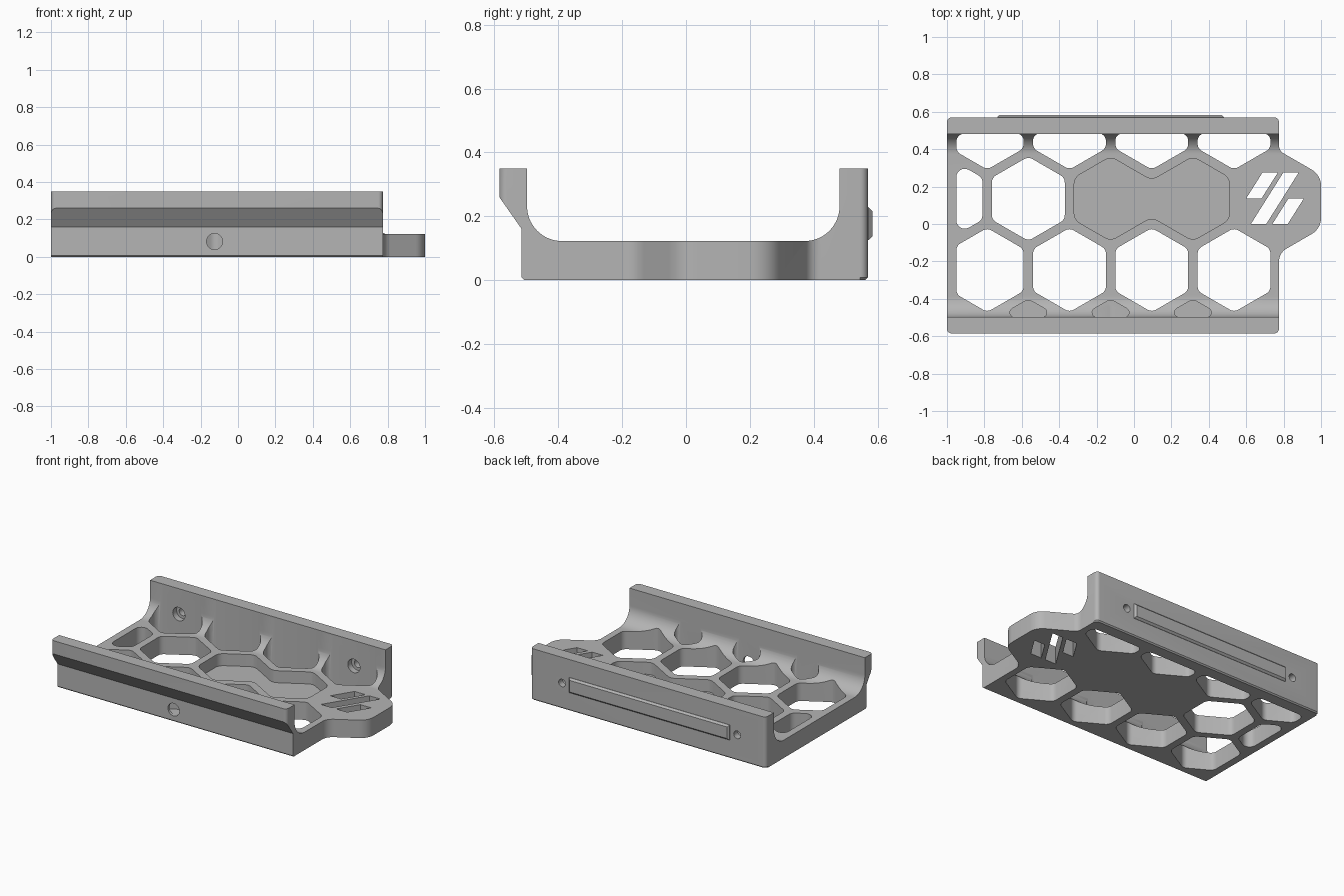
import bpy, bmesh, math
from mathutils import Vector, Matrix

if "Cube" in bpy.data.objects:
    bpy.data.objects.remove(bpy.data.objects["Cube"], do_unlink=True)

GREY = (0.46, 0.46, 0.46, 1)
mat = bpy.data.materials.new("plain_grey")
mat.use_nodes = True
mat.diffuse_color = GREY
mat.node_tree.nodes["Principled BSDF"].inputs["Base Color"].default_value = GREY


def rounded(points, radius, steps=6):
    """Round each corner of a polygon; radius may be one value or one per corner."""
    pts = [Vector(p) for p in points]
    radii = radius if isinstance(radius, list) else [radius] * len(pts)
    out = []
    for i, p in enumerate(pts):
        a, b = pts[i - 1] - p, pts[(i + 1) % len(pts)] - p
        half = a.angle(b) / 2
        reach = min(radii[i] / math.tan(half), 0.48 * a.length, 0.48 * b.length)
        if reach < 1e-4:
            out.append(p)
            continue
        r = reach * math.tan(half)
        centre = p + (a.normalized() + b.normalized()).normalized() * (r / math.sin(half))
        start = p + a.normalized() * reach - centre
        sweep = start.angle_signed(p + b.normalized() * reach - centre)
        for k in range(steps + 1):
            out.append(centre + Matrix.Rotation(-sweep * k / steps, 2) @ start)
    return out


def clip(points, axis, limit, sign):
    """Keep the part of a polygon on one side of an axis-aligned line."""
    out = []
    pts = [Vector(p) for p in points]
    for i, q in enumerate(pts):
        p = pts[i - 1]
        dp, dq = sign * (p[axis] - limit), sign * (q[axis] - limit)
        if dp * dq < 0:
            out.append(p.lerp(q, dp / (dp - dq)))
        if dq >= 0:
            out.append(q)
    return out


def prism(bm, points, low, high, place=lambda u, v, w: (u, v, w)):
    """Add a closed prism, with (u, v) as section and w as the length."""
    rings = [[bm.verts.new(place(p[0], p[1], w)) for p in points] for w in (low, high)]
    n = len(points)
    bm.faces.new(rings[0])
    bm.faces.new(rings[1])
    for i in range(n):
        j = (i + 1) % n
        bm.faces.new((rings[0][i], rings[0][j], rings[1][j], rings[1][i]))


def finish(bm, name):
    bmesh.ops.recalc_face_normals(bm, faces=bm.faces)
    mesh = bpy.data.meshes.new(name)
    bm.to_mesh(mesh)
    bm.free()
    mesh.materials.append(mat)
    obj = bpy.data.objects.new(name, mesh)
    bpy.context.collection.objects.link(obj)
    return obj


def boolean(obj, cutter, operation):
    mod = obj.modifiers.new("cut", "BOOLEAN")
    mod.object, mod.operation, mod.solver = cutter, operation, "EXACT"
    bpy.context.view_layer.objects.active = obj
    bpy.ops.object.modifier_apply(modifier=mod.name)
    bpy.data.objects.remove(cutter, do_unlink=True)


def circle(u, v, r, n=32):
    return [(u + r * math.cos(math.tau * k / n), v + r * math.sin(math.tau * k / n)) for k in range(n)]


along_x = lambda u, v, w: (w, u, v)
along_y = lambda u, v, w: (u, w, v)

# Cradle: cross-section with two coved walls, run along x
FLOOR, TOP, BACK, FRONT = 0.122, 0.35, 0.481, -0.498
section = [(-0.507, 0), (0.562, 0), (0.57, 0.008), (0.57, TOP), (BACK, TOP), (BACK, FLOOR),
           (FRONT, FLOOR), (FRONT, TOP), (-0.585, TOP), (-0.585, 0.26), (-0.515, 0.16), (-0.515, 0.008)]
radii = [0.0] * len(section)
radii[5] = radii[6] = 0.195
bm = bmesh.new()
prism(bm, rounded(section, radii, 20), -1, 1.1, along_x)
cradle = finish(bm, "cradle")

# Plan outline: long body with a rounded tab at the right end
outline = [(-1, -0.585), (0.775, -0.585), (0.775, -0.155), (1, -0.025),
           (1, 0.262), (0.775, 0.392), (0.775, 0.57), (-1, 0.57)]
bm = bmesh.new()
prism(bm, rounded(outline, [0.025, 0.025, 0.08, 0.1, 0.1, 0.05, 0.025, 0.025], 8), 0, 0.5)
rim = [e for e in bm.edges if all(v.co.z < 0.01 for v in e.verts)]
bmesh.ops.bevel(bm, geom=rim, offset=0.008, segments=1, affect="EDGES")
boolean(cradle, finish(bm, "outline_cutter"), "INTERSECT")

# Honeycomb openings, clipped at the walls and left border
PITCH, SIZE = 0.44, 0.225
ROW = PITCH * math.sqrt(3) / 2


def hexagon(cx, cy):
    return [(cx + SIZE * math.sin(math.tau * k / 6), cy + SIZE * math.cos(math.tau * k / 6)) for k in range(6)]


bm = bmesh.new()
for row in range(4):
    cy = -0.246 + (row - 1) * ROW
    for col in range(5):
        cx = -0.785 + (col - (0.5 if row % 2 == 0 else 0)) * PITCH
        if cx > 0.6 or (row == 0 and cx < -0.9) or (row == 2 and cx > -0.3):
            continue
        cell = clip(hexagon(cx, cy), 0, -0.95, 1)
        cell = clip(clip(cell, 1, FRONT, 1), 1, BACK + 0.003, -1)
        prism(bm, rounded(cell, 0.045), 0.04 if row == 0 else -0.1, 0.6 if row != 3 else 0.34)

# Joined double-cell pocket with a closed floor
cy = -0.246 + ROW
left, right = hexagon(-0.125, cy), hexagon(0.315, cy)
waist = 0.098
double = [left[0], (0.095, cy + waist), right[0], right[1], right[2], right[3],
          (0.095, cy - waist), left[3], left[4], left[5]]
prism(bm, rounded(double, 0.06), 0.04, 0.6)

# Slanted vent slots in the tab
for x, low, high in ((0.60, 0.137, 0.275), (0.625, 0, 0.275), (0.74, 0, 0.137)):
    lean = (high - low) * 0.63
    prism(bm, [(x, low), (x + 0.082, low), (x + 0.082 + lean, high), (x + lean, high)], -0.1, 0.6)
boolean(cradle, finish(bm, "opening_cutter"), "DIFFERENCE")

# Counterbored screw holes in the back wall and a round hole in the front
bm = bmesh.new()
for x in (-0.785, 0.535):
    prism(bm, circle(x, 0.175, 0.046), 0.40, 0.525, along_y)
prism(bm, circle(-0.125, 0.082, 0.043), -0.7, -0.44, along_y)
boolean(cradle, finish(bm, "counterbore_cutter"), "DIFFERENCE")
bm = bmesh.new()
for x in (-0.785, 0.535):
    prism(bm, circle(x, 0.175, 0.026), 0.40, 0.7, along_y)
boolean(cradle, finish(bm, "bore_cutter"), "DIFFERENCE")

# Raised rail on the back with chamfered edges
bm = bmesh.new()
prism(bm, [(-0.73, 0.125), (0.48, 0.125), (0.48, 0.228), (-0.73, 0.228)], 0.56, 0.584, along_y)
outer = [e for e in bm.edges if all(v.co.y > 0.58 for v in e.verts)]
bmesh.ops.bevel(bm, geom=outer, offset=0.012, segments=1, affect="EDGES")
rail = finish(bm, "back_rail")

# Smooth the curved faces, keep the edges sharp
bpy.ops.object.select_all(action="DESELECT")
for obj in (cradle, rail):
    obj.select_set(True)
bpy.context.view_layer.objects.active = cradle
bpy.ops.object.shade_smooth_by_angle(angle=math.radians(30))
